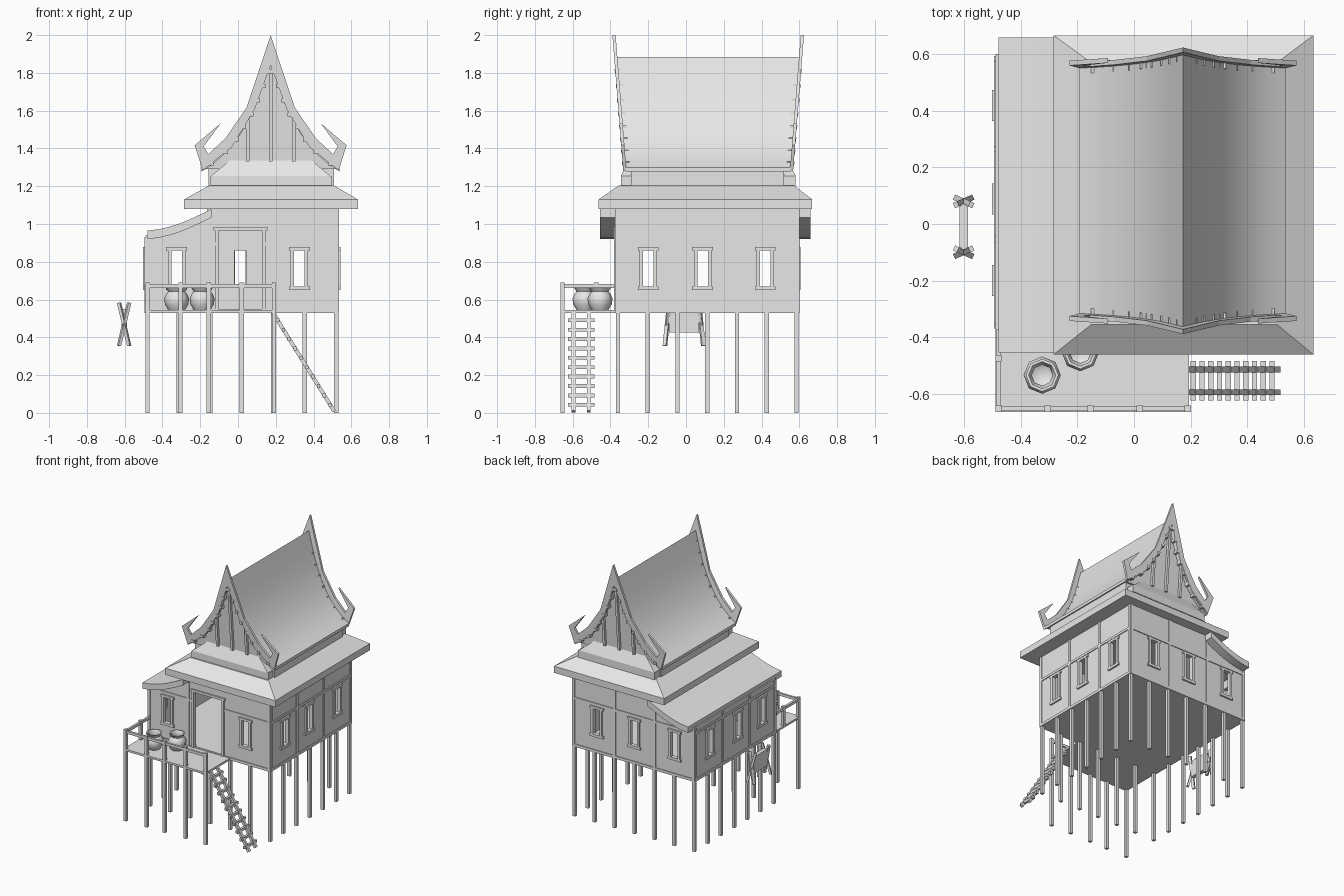
import bpy, bmesh, math
from mathutils import Vector, Matrix

if "Cube" in bpy.data.objects:
    bpy.data.objects.remove(bpy.data.objects["Cube"])

mat = bpy.data.materials.new("plain_grey")
mat.use_nodes = True
GREY = (0.8, 0.8, 0.8, 1)
mat.diffuse_color = GREY
mat.node_tree.nodes["Principled BSDF"].inputs["Base Color"].default_value = GREY

CX, CY = 0.173, 0.1175          # centre of the tall roof
FRONT, BACK, LEFT, RIGHT = -0.36, 0.585, 0.52, -0.48
FLOOR = 0.545


def finish(name, bm, smooth=None):
    bmesh.ops.recalc_face_normals(bm, faces=bm.faces)
    me = bpy.data.meshes.new(name)
    bm.to_mesh(me)
    bm.free()
    me.materials.append(mat)
    ob = bpy.data.objects.new(name, me)
    bpy.context.collection.objects.link(ob)
    if smooth:
        bpy.ops.object.select_all(action='DESELECT')
        ob.select_set(True)
        bpy.context.view_layer.objects.active = ob
        bpy.ops.object.shade_smooth_by_angle(angle=math.radians(smooth))
    return ob


def box(bm, x0, x1, y0, y1, z0, z1):
    c = Vector(((x0 + x1) / 2, (y0 + y1) / 2, (z0 + z1) / 2))
    size = Matrix.Diagonal((x1 - x0, y1 - y0, z1 - z0, 1))
    bmesh.ops.create_cube(bm, size=1, matrix=Matrix.Translation(c) @ size)


def stick(bm, p, q, w, d):
    p, q = Vector(p), Vector(q)
    rot = (q - p).to_track_quat('Z', 'Y').to_matrix().to_4x4()
    size = Matrix.Diagonal((w, d, (q - p).length, 1))
    bmesh.ops.create_cube(bm, size=1, matrix=Matrix.Translation((p + q) / 2) @ rot @ size)


def prism(bm, pts, y0, y1):
    face = bm.faces.new([bm.verts.new((x, y0, z)) for x, z in pts])
    ext = bmesh.ops.extrude_face_region(bm, geom=[face], use_keep_orig=True)
    moved = [v for v in ext["geom"] if isinstance(v, bmesh.types.BMVert)]
    bmesh.ops.translate(bm, verts=moved, vec=(0, y1 - y0, 0))


def flare(bm):
    # gable ends lean outwards with height
    for v in bm.verts:
        v.co.y += math.copysign(0.08 * (v.co.z - 1.28), v.co.y - CY)


def both_ends(bm, pts, y0, y1):
    prism(bm, pts, y0, y1)
    prism(bm, pts, 2 * CY - y0, 2 * CY - y1)


def along(bm, axis, pos, a0, a1, d0, d1, z0, z1):
    if axis == 'x':
        box(bm, a0, a1, pos + d0, pos + d1, z0, z1)
    else:
        box(bm, pos + d0, pos + d1, a0, a1, z0, z1)


# Walls with openings, window frames and battens
def wall(name, axis, pos, out, a0, a1, top, holes, battens):
    bm = bmesh.new()
    a = a0
    for c, w, z0, z1 in holes:
        along(bm, axis, pos, a, c - w / 2, -.01, .01, FLOOR, top)
        if z0 > FLOOR:
            along(bm, axis, pos, c - w / 2, c + w / 2, -.01, .01, FLOOR, z0)
        along(bm, axis, pos, c - w / 2, c + w / 2, -.01, .01, z1, top)
        a = c + w / 2
    along(bm, axis, pos, a, a1, -.01, .01, FLOOR, top)
    finish(name + "_wall", bm)

    bm = bmesh.new()
    lo, hi = sorted((0, out * .022))
    for c, w, z0, z1 in holes:
        for s in (-1, 1):
            e = c + s * (w / 2 + .007)
            along(bm, axis, pos, e - .009, e + .009, lo, hi, z0, z1)
        along(bm, axis, pos, c - w / 2 - .025, c + w / 2 + .025, lo, hi, z1, z1 + .018)
        if z0 > FLOOR:
            along(bm, axis, pos, c - w / 2 - .025, c + w / 2 + .025, lo, hi, z0 - .02, z0)
    finish(name + "_opening_frames", bm)

    bm = bmesh.new()
    lo, hi = sorted((0, out * .016))
    for b in battens:
        along(bm, axis, pos, b - .01, b + .01, lo, hi, FLOOR, 1.08 if b > a0 + .05 or top > 1 else .94)
    a = a0
    for c, w, z0, z1 in holes:
        if z1 > .9:
            along(bm, axis, pos, a, c - w / 2 - .015, lo, hi, .885, .903)
            a = c + w / 2 + .015
    along(bm, axis, pos, a, a1, lo, hi, .885, .903)
    along(bm, axis, pos, a0, a1, lo, hi, .53, .55)
    finish(name + "_battens", bm)


def window(c):
    return (c, .06, .67, .86)


DOOR = (.0125, .235, FLOOR, .965)
sides = [window(c) for c in (-.2, .088, .42)]
side_battens = (FRONT, -.055, .265, BACK)
wall("left", 'y', LEFT, 1, FRONT - .01, BACK + .01, 1.08, sides, side_battens)
wall("right", 'y', RIGHT, -1, FRONT - .01, BACK + .01, .94, sides, ())
wall("front_main", 'x', FRONT, -1, -.16, LEFT + .01, 1.08, [DOOR, window(.325)], (-.155, LEFT))
wall("back_main", 'x', BACK, 1, -.16, LEFT + .01, 1.08, [window(.0125), window(.325)], (-.155, .18, LEFT))
wall("front_annex", 'x', FRONT, -1, RIGHT - .01, -.16, .91, [window(-.325)], (RIGHT,))
wall("back_annex", 'x', BACK, 1, RIGHT - .01, -.16, .91, [window(-.325)], (RIGHT,))

bm = bmesh.new()
for y in side_battens:
    box(bm, RIGHT - .016, RIGHT, y - .01, y + .01, FLOOR, .93)
finish("right_upright_battens", bm)

# Lean-to roof and the wall tops under it
curve = [(-.48, .965), (-.42, .972), (-.365, .985), (-.31, 1.002), (-.26, 1.022), (-.2, 1.05), (-.14, 1.08)]
under = [(x, z - .045) for x, z in curve]
bm = bmesh.new()
prism(bm, curve + under[::-1], -.455, .66)
finish("lean_to_roof", bm, 40)
bm = bmesh.new()
for y in (FRONT, BACK):
    prism(bm, [(RIGHT, .905)] + [(x, z + .01) for x, z in under] + [(-.14, .905)], y - .01, y + .01)
finish("annex_wall_tops", bm)

# Floor, deck and stilts
bm = bmesh.new()
box(bm, RIGHT - .01, LEFT + .01, FRONT - .01, BACK + .01, .53, FLOOR)
finish("floor", bm)
bm = bmesh.new()
box(bm, RIGHT - .01, .195, -.665, FRONT - .01, .53, FLOOR)
finish("deck", bm)

bm = bmesh.new()
for i in range(7):
    for j in range(7):
        if i in (0, 6) or j in (0, 6):
            x = RIGHT + (LEFT - RIGHT) * i / 6
            y = FRONT + (BACK - FRONT) * j / 6
            box(bm, x - .011, x + .011, y - .011, y + .011, 0, .535)
finish("stilts", bm)

bm = bmesh.new()
for x in (RIGHT, -.305, -.155, .02, .19):
    box(bm, x - .011, x + .011, -.665, -.643, 0, .69)
box(bm, RIGHT - .011, RIGHT + .011, -.486, -.464, FLOOR, .69)
box(bm, RIGHT, .19, -.662, -.646, .662, .682)
box(bm, RIGHT - .008, RIGHT + .008, -.655, FRONT, .662, .682)
finish("deck_railing", bm)

# Ladder
bm = bmesh.new()
top, foot = Vector((.185, 0, .53)), Vector((.51, 0, .008))
for y in (-.595, -.515):
    off = Vector((0, y, 0))
    stick(bm, top + off, foot + off, .02, .02)
for i in range(10):
    p = top.lerp(foot, (i + .8) / 10.5)
    box(bm, p.x - .009, p.x + .009, -.625, -.485, p.z - .01, p.z + .01)
finish("ladder", bm)

# Water jars
outline = [(0, 0), (.045, 0), (.062, .03), (.066, .06), (.055, .085), (.045, .097),
           (.058, .118), (.048, .118), (.037, .097), (.045, .06), (0, .03)]
for n, (x, y) in enumerate(((-.325, -.535), (-.19, -.455))):
    bm = bmesh.new()
    vs = [bm.verts.new((r, 0, z)) for r, z in outline]
    es = [bm.edges.new(e) for e in zip(vs, vs[1:])]
    bmesh.ops.spin(bm, geom=vs + es, cent=(0, 0, 0), axis=(0, 0, 1), angle=math.tau, steps=8)
    bmesh.ops.remove_doubles(bm, verts=bm.verts, dist=.001)
    bmesh.ops.translate(bm, verts=bm.verts, vec=(x, y, FLOOR))
    finish("water_jar_%d" % (n + 1), bm, 50)

# Hanging rack: crossed legs at both ends and a panel between
bm = bmesh.new()
for y, lean in ((.08, .012), (-.1, -.012)):
    for s in (-1, 1):
        stick(bm, (-.603 - s * .027, y + lean, .355), (-.603 + s * .027, y - lean, .583), .02, .016)
finish("rack_legs", bm)
bm = bmesh.new()
box(bm, -.618, -.588, -.09, .07, .425, .55)
finish("rack_panel", bm)

# Eave skirt around the main room
bm = bmesh.new()
box(bm, -.285, .635, -.462, .668, 1.08, 1.13)
cap = bmesh.ops.create_cube(bm, size=1)["verts"]
for v in cap:
    sx, sy, up = v.co.x > 0, v.co.y > 0, v.co.z > 0
    v.co.x = (.505 if sx else -.15) if up else (.635 if sx else -.285)
    v.co.y = (.57 if sy else -.355) if up else (.668 if sy else -.462)
    v.co.z = 1.205 if up else 1.13
finish("eave_skirt", bm)

# Upper box and sloped sills under the gables
bm = bmesh.new()
box(bm, -.155, .508, -.29, .52, 1.2, 1.31)
finish("upper_box", bm)
bm = bmesh.new()
for s in (-1, 1):
    half = CY + .345
    box(bm, -.145, .495, *sorted((CY + s * .4, CY + s * half)), 1.2, 1.255)
    sill = bmesh.ops.create_cube(bm, size=1)["verts"]
    for v in sill:
        up, outer = v.co.z > 0, v.co.y > 0
        v.co.x = CX + math.copysign(.2 if up else .315, v.co.x)
        v.co.y = CY + s * ((.415 if up else half) if outer else .38)
        v.co.z = 1.35 if up else 1.255
finish("gable_sills", bm)

# Tall swept roof
half = [(0, 1.885), (.04, 1.76), (.075, 1.66), (.115, 1.575), (.155, 1.505), (.205, 1.435),
        (.255, 1.382), (.31, 1.335), (.365, 1.3)]
ridge = [(CX - x, z) for x, z in half[::-1]] + [(CX + x, z) for x, z in half[1:]]
inner = [(x, z - .022) for x, z in ridge]
bm = bmesh.new()
prism(bm, ridge + inner[::-1], -.32, 2 * CY + .32)
flare(bm)
finish("tall_roof", bm, 35)

# Gable panels and their battens
bm = bmesh.new()
both_ends(bm, [(x, z - .01) for x, z in ridge], -.3, -.285)
flare(bm)
finish("gable_panels", bm)
bm = bmesh.new()
for dx, ztop in ((-.122, 1.55), (0, 1.84), (.122, 1.55)):
    both_ends(bm, [(CX + dx - .009, 1.33), (CX + dx + .009, 1.33),
                   (CX + dx + .009, ztop), (CX + dx - .009, ztop)], -.318, -.295)
flare(bm)
finish("gable_battens", bm)

# Bargeboards with hooked horns
outer_edge = [(0, 2.0), (.127, 1.618), (.24, 1.453), (.33, 1.37), (.355, 1.41),
              (.265, 1.533), (.402, 1.417), (.36, 1.284)]
inner_edge = [(.206, 1.406), (.085, 1.607), (0, 1.84)]
loop = outer_edge + inner_edge
outline = [(CX - x, z) for x, z in loop] + [(CX + x, z) for x, z in loop[-2:0:-1]]
bm = bmesh.new()
both_ends(bm, outline, -.332, -.315)
flare(bm)
finish("bargeboards", bm)

# Small blocks along the inside edge of the bargeboards
bm = bmesh.new()
edge = [Vector(p) for p in outer_edge[-1:] + inner_edge]
for a, b, steps in zip(edge, edge[1:], (2, 3, 3)):
    for i in range(steps):
        p = a.lerp(b, (i + .6) / steps)
        for s in (-1, 1):
            x = CX + s * p.x
            both_ends(bm, [(x - .011, p.y - .011), (x + .011, p.y - .011),
                           (x + .011, p.y + .011), (x - .011, p.y + .011)], -.335, -.295)
flare(bm)
finish("bargeboard_blocks", bm)
